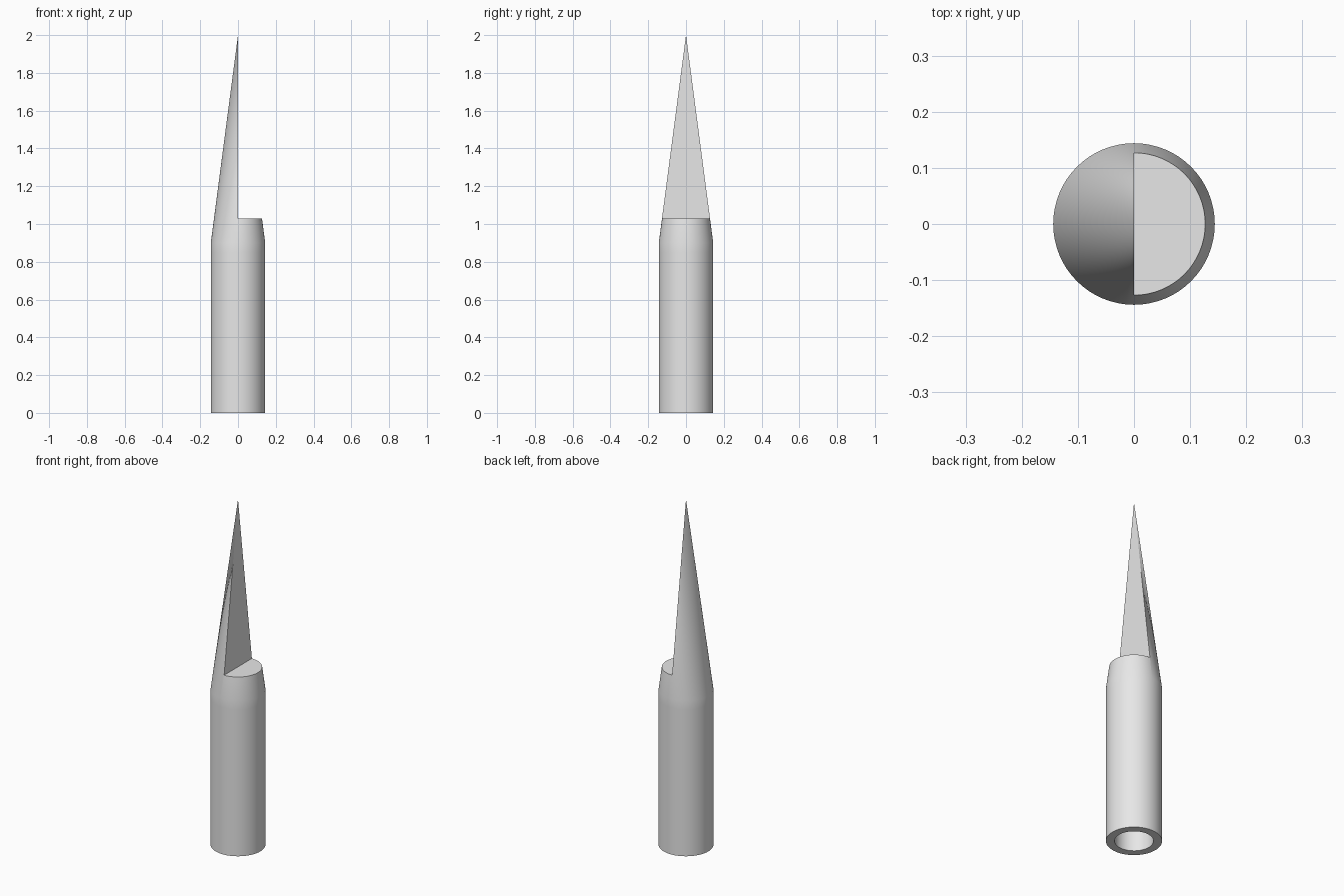
import bpy
import bmesh
import math
from mathutils import Matrix

cube = bpy.data.objects.get("Cube")
if cube:
    bpy.data.objects.remove(cube, do_unlink=True)

SIDES = 64
RADIUS, BORE = 0.144, 0.1
SHOULDER, STEP, TIP = 0.9, 1.03, 2.0
BORE_DEPTH = 0.8

steel = bpy.data.materials.new("grey_metal")
steel.use_nodes = True
grey = (0.8, 0.8, 0.8, 1)
steel.diffuse_color = grey
steel.node_tree.nodes["Principled BSDF"].inputs["Base Color"].default_value = grey


def add_object(name, bm):
    bmesh.ops.recalc_face_normals(bm, faces=bm.faces)
    mesh = bpy.data.meshes.new(name)
    bm.to_mesh(mesh)
    bm.free()
    mesh.materials.append(steel)
    obj = bpy.data.objects.new(name, mesh)
    bpy.context.collection.objects.link(obj)
    return obj


# Turned body: blind bore, straight shank, long cone
profile = [(0, BORE_DEPTH), (BORE, BORE_DEPTH), (BORE, 0), (RADIUS, 0),
           (RADIUS, SHOULDER - 0.05), (RADIUS, SHOULDER), (0, TIP)]
bm = bmesh.new()
verts = [bm.verts.new((r, 0, z)) for r, z in profile]
edges = [bm.edges.new(pair) for pair in zip(verts, verts[1:])]
bmesh.ops.spin(bm, geom=verts + edges, cent=(0, 0, 0), axis=(0, 0, 1),
               angle=math.tau, steps=SIDES, use_merge=True)
bmesh.ops.remove_doubles(bm, verts=bm.verts, dist=0.0005)
body = add_object("tapered_tip", bm)

# Cutter that removes the left half of the cone above the step
bm = bmesh.new()
bmesh.ops.create_cube(bm, size=1, matrix=Matrix.Translation((0.5, 0, STEP + 0.75))
                      @ Matrix.Diagonal((1, 1, 1.5, 1)))
cutter = add_object("step_cutter", bm)
cutter.hide_render = True

cut = body.modifiers.new("step_cut", "BOOLEAN")
cut.operation = "DIFFERENCE"
cut.solver = "EXACT"
cut.object = cutter

bpy.ops.object.select_all(action="DESELECT")
body.select_set(True)
bpy.context.view_layer.objects.active = body
bpy.ops.object.modifier_apply(modifier=cut.name)
bpy.data.objects.remove(cutter, do_unlink=True)
bpy.ops.object.shade_smooth_by_angle(angle=math.radians(30))
